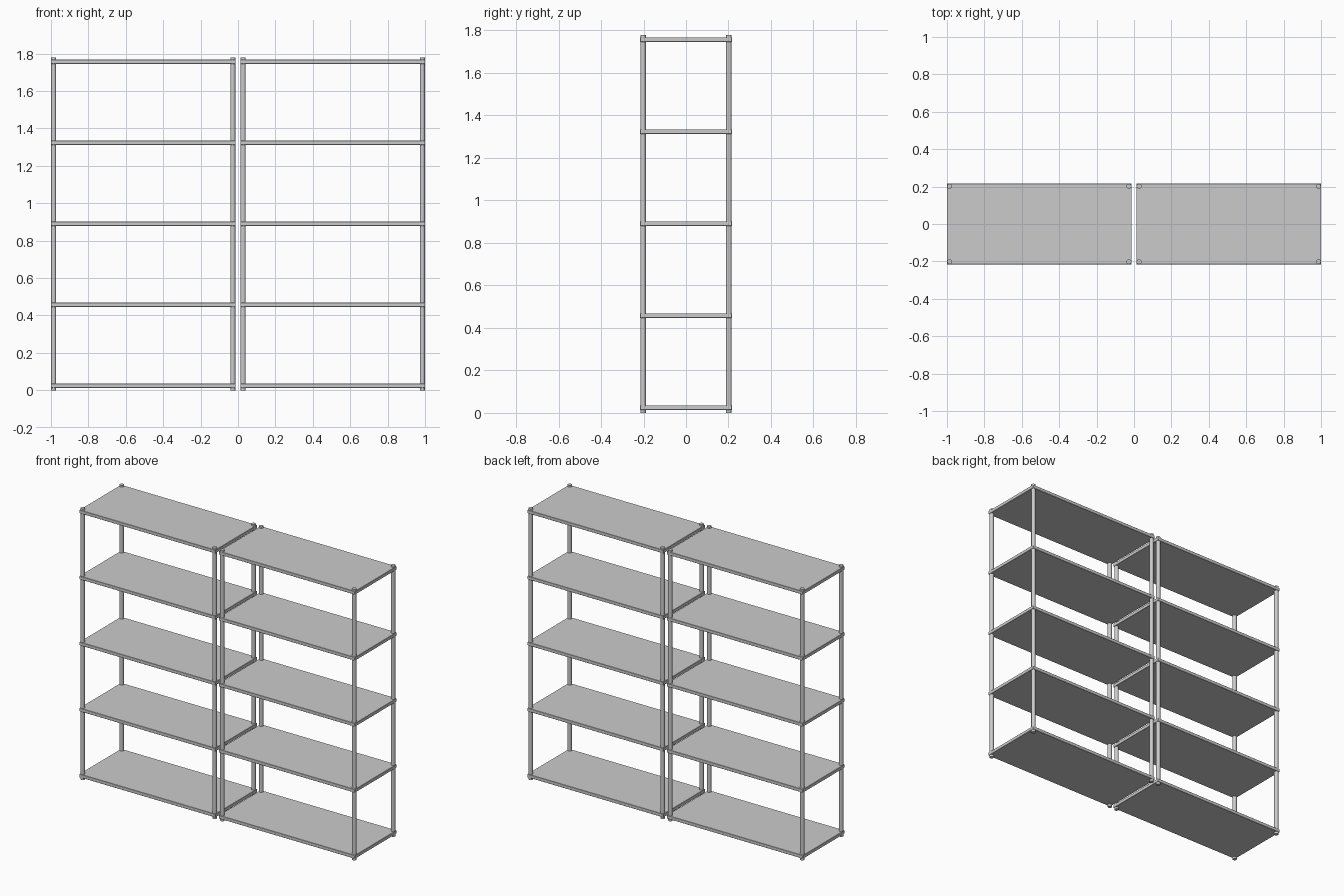
import bpy

if "Cube" in bpy.data.objects:
    bpy.data.objects.remove(bpy.data.objects["Cube"])

HEIGHT = 1.778       # post height
POST_R = 0.0135      # post radius
X_IN, X_OUT = 0.013, 1.0
HALF_D = 0.216
BOARD_T = 0.022
LEVELS = [0.0245 + 0.433 * i for i in range(5)]


def post(name, x, y):
    bpy.ops.mesh.primitive_cylinder_add(vertices=16, radius=POST_R, depth=HEIGHT,
                                        location=(x, y, HEIGHT / 2))
    bpy.context.object.name = name
    bpy.ops.object.shade_smooth_by_angle()


def board(name, x, z):
    bpy.ops.mesh.primitive_cube_add(size=1, location=(x, 0, z))
    ob = bpy.context.object
    ob.name = name
    ob.scale = (X_OUT - X_IN, 2 * HALF_D, BOARD_T)
    bpy.ops.object.transform_apply(location=False, rotation=False, scale=True)
    # slightly eased corners where the board meets the posts
    bev = ob.modifiers.new("eased_edges", 'BEVEL')
    bev.width = 0.0015
    bev.segments = 1


# two identical free-standing bays side by side
for side, s in (("left", -1), ("right", 1)):
    # four round corner posts
    for end, x in (("inner", X_IN + POST_R + 0.001), ("outer", X_OUT - POST_R - 0.001)):
        for face, f in (("front", -1), ("back", 1)):
            post(f"{side}_{end}_{face}_post", s * x, f * (HALF_D - POST_R - 0.001))
    # five shelves
    for i, z in enumerate(LEVELS):
        board(f"{side}_shelf_{i + 1}", s * (X_IN + X_OUT) / 2, z)
